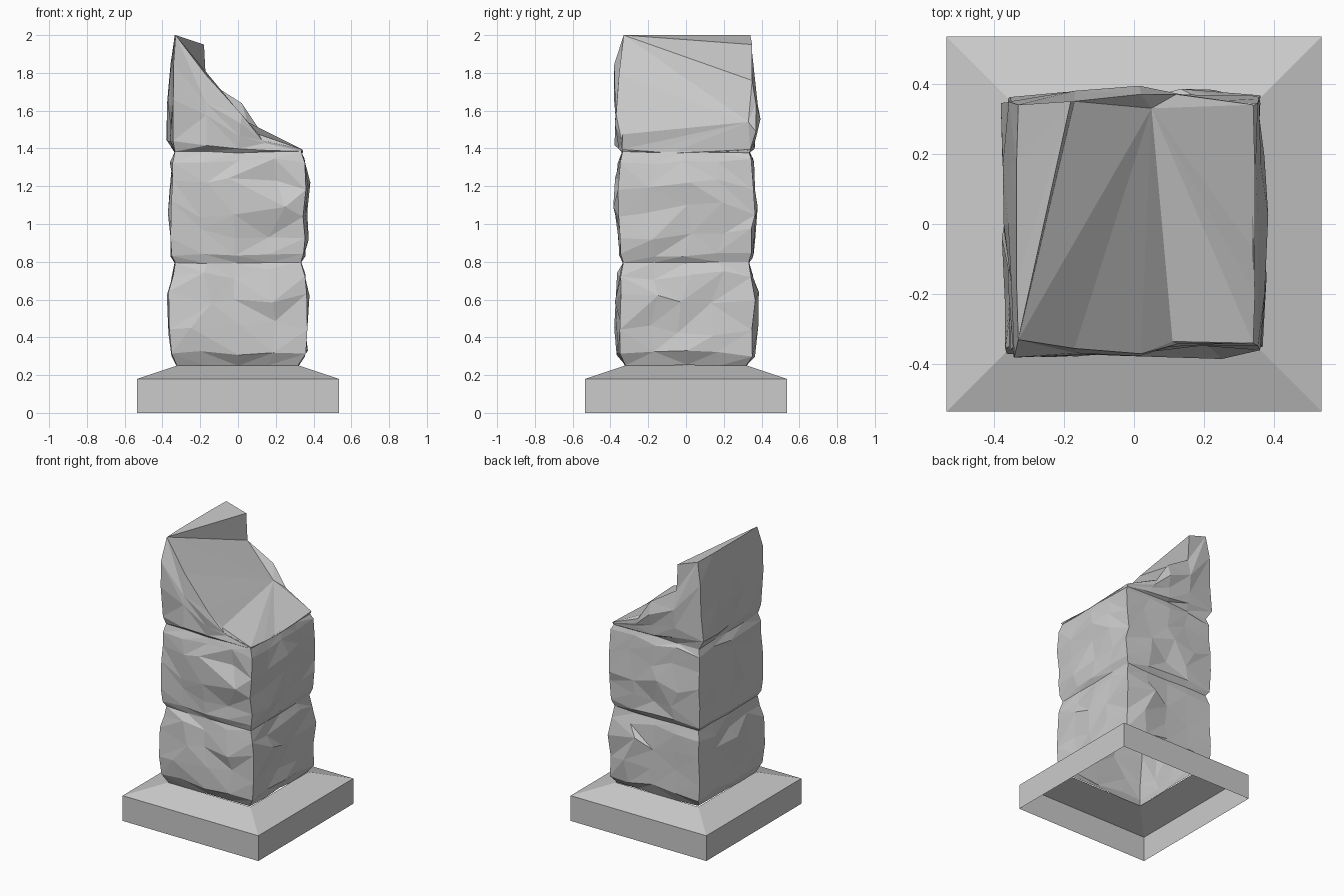
import bpy, bmesh, random
from mathutils import Vector

if "Cube" in bpy.data.objects:
    bpy.data.objects.remove(bpy.data.objects["Cube"])

random.seed(7)
N = 4  # columns of facets per side


def finish(bm, name):
    bmesh.ops.recalc_face_normals(bm, faces=bm.faces)
    me = bpy.data.meshes.new(name)
    bm.to_mesh(me)
    bm.free()
    ob = bpy.data.objects.new(name, me)
    bpy.context.collection.objects.link(ob)
    return ob


def bridge(bm, a, b):
    # triangulated band between two closed rings, with random diagonals
    n = len(a)
    for i in range(n):
        j = (i + 1) % n
        if random.random() < 0.5:
            tris = ((a[i], a[j], b[j]), (a[i], b[j], b[i]))
        else:
            tris = ((a[i], a[j], b[i]), (a[j], b[j], b[i]))
        for t in tris:
            bm.faces.new(t)


def square_point(i, half, u_shift=0.0, out=0.0):
    # point i on a square outline, starting at the front left corner
    side, k = divmod(i, N)
    u = -half + 2 * half * k / N + u_shift
    d = half + out
    if k == 0:
        d = half
        u = -half
    return [Vector((u, -d, 0)), Vector((d, u, 0)),
            Vector((-u, d, 0)), Vector((-d, -u, 0))][side]


def rough_ring(z, half, rough):
    pts = []
    for i in range(4 * N):
        corner = i % N == 0
        shift = 0 if corner else random.uniform(-.05, .05) * rough
        out = random.uniform(-.012, .03) * rough
        p = square_point(i, half, shift, out)
        if corner:
            p.x += random.uniform(-.012, .012) * rough
            p.y += random.uniform(-.012, .012) * rough
        p.z = z + random.uniform(-.045, .045) * rough
        pts.append(p)
    return pts


# Plinth: hollow square base with sloping top
bm = bmesh.new()
levels = [(0, .535), (.18, .535), (.25, .325)]
rings = [[bm.verts.new((sx * h, sy * h, z)) for sx, sy in
          ((-1, -1), (1, -1), (1, 1), (-1, 1))] for z, h in levels]
for a, b in zip(rings, rings[1:]):
    for i in range(4):
        j = (i + 1) % 4
        bm.faces.new((a[i], a[j], b[j], b[i]))
finish(bm, "plinth")

# Broken upper outline, going round from the tall front left corner
rim = [Vector(p) for p in (
    (-.33, -.33, 2), (-.17, -.355, 1.79), (.02, -.37, 1.58), (.11, -.335, 1.475),
    (.34, -.34, 1.395), (.345, -.2, 1.385), (.345, -.08, 1.375), (.345, .15, 1.385),
    (.34, .34, 1.395), (.12, .37, 1.49), (.02, .37, 1.64), (-.17, .35, 1.76),
    (-.33, .34, 2), (-.335, .17, 2), (-.335, 0, 2), (-.335, -.17, 2))]

# Column shaft: two rough blocks separated by grooves
profile = [(.25, .32, .15), (.315, .355, .5), (.45, .358, 1), (.60, .356, 1),
           (.73, .348, .6), (.795, .332, .12), (.835, .350, .3), (.95, .350, .9),
           (1.08, .354, 1), (1.22, .354, 1), (1.335, .350, .4), (1.38, .335, .1)]
pts = [rough_ring(*p) for p in profile]
# Ledge and hollow on the front face
pts[8][2] = Vector((-.02, -.375, 1.05))
pts[8][3] = Vector((.25, -.385, 1.09))
pts[9][3] = Vector((.20, -.335, 1.23))
# Diagonal crease on the front face
pts[4][3] = Vector((.15, -.345, .76))
pts[3][2] = Vector((-.02, -.355, .60))
pts[2][1] = Vector((-.25, -.38, .45))

# Broken upper block rising from the second groove to the rim
groove = pts[-1]
for t in (.1, .42, .72):
    ring = []
    for i, (g, r) in enumerate(zip(groove, rim)):
        rise = max(0, r.z - g.z)
        p = g.lerp(r, t)
        bulge = min(1, rise / .3)
        flat = Vector((p.x, p.y, 0))
        side = (Vector((0, -1, 0)), Vector((1, 0, 0)),
                Vector((0, 1, 0)), Vector((-1, 0, 0)))[i // N]
        p += side * random.uniform(.008, .04) * bulge
        if i % N == 0:
            p += flat.normalized() * .015 * bulge
        p.z += random.uniform(-.04, .04) * bulge * (0.3 if t < .2 else 1)
        ring.append(p)
    pts.append(ring)
pts.append(rim)

bm = bmesh.new()
rings = [[bm.verts.new(p) for p in ring] for ring in pts]
for a, b in zip(rings, rings[1:]):
    bridge(bm, a, b)

# Fractured top: fan of facets round a low ridge point, plus the tall tip
top = rings[-1]
peak = bm.verts.new((.05, .33, 1.54))
tip = bm.verts.new((-.18, .35, 1.95))
for i in range(11):
    bm.faces.new((peak, top[i], top[i + 1]))
bm.faces.new((peak, top[11], top[0]))
bm.faces.new((top[0], top[11], tip))
bm.faces.new((top[11], top[12], tip))
for i in range(12, 16):
    bm.faces.new((tip, top[i], top[(i + 1) % 16]))
finish(bm, "broken_column")
